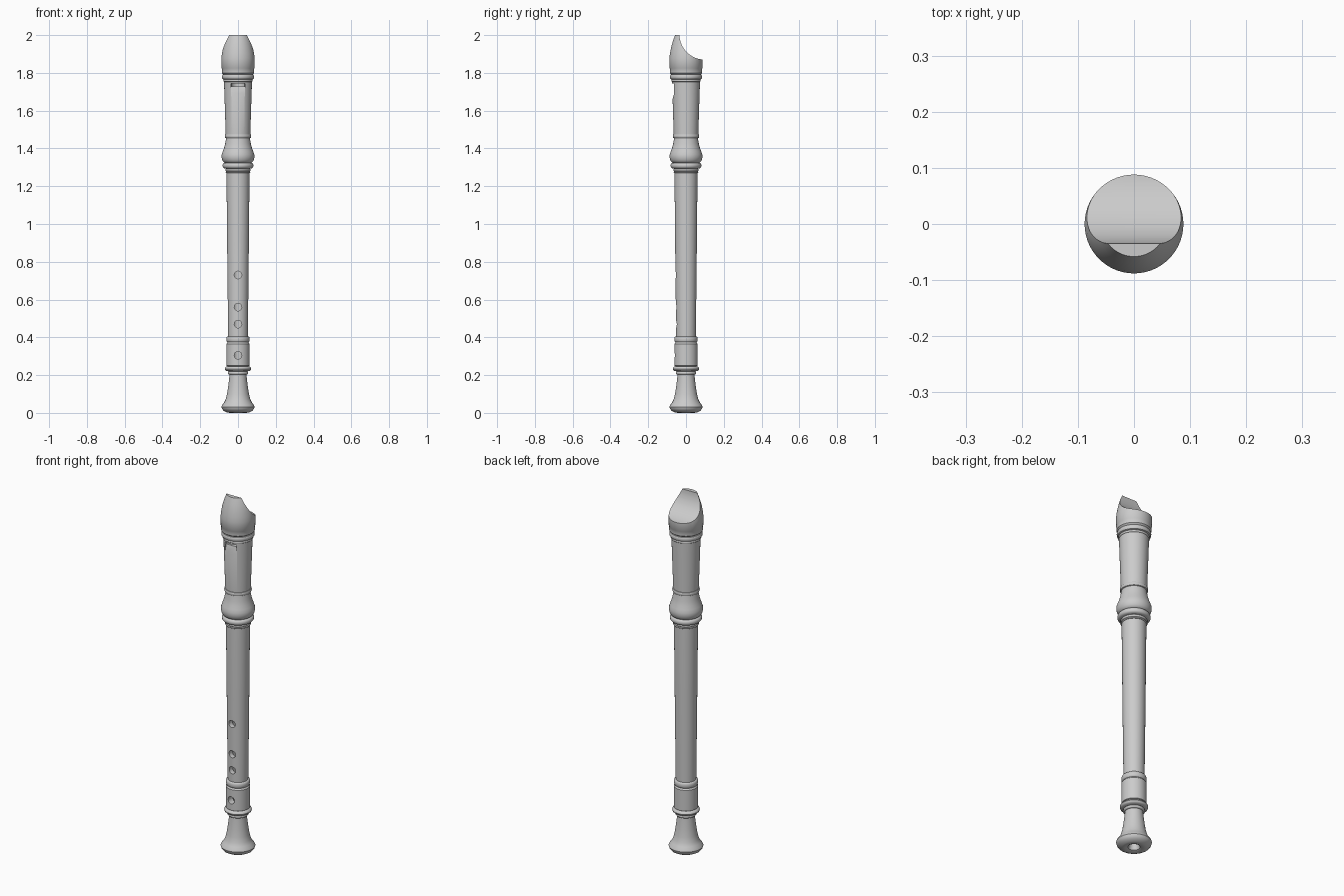
import bpy, bmesh, math
from mathutils import Matrix

if "Cube" in bpy.data.objects:
    bpy.data.objects.remove(bpy.data.objects["Cube"])

SEG = 72


def finish(name, bm):
    bmesh.ops.recalc_face_normals(bm, faces=bm.faces)
    me = bpy.data.meshes.new(name)
    bm.to_mesh(me)
    bm.free()
    ob = bpy.data.objects.new(name, me)
    bpy.context.collection.objects.link(ob)
    return ob


def lathe(name, profile):
    """Spin a closed (radius, z) loop; radius 0 points become poles."""
    bm = bmesh.new()
    rings = []
    for r, z in profile:
        if r == 0:
            rings.append([bm.verts.new((0, 0, z))] * SEG)
        else:
            rings.append([bm.verts.new((r * math.cos(2 * math.pi * i / SEG),
                                        r * math.sin(2 * math.pi * i / SEG), z)) for i in range(SEG)])
    closed = profile[0][0] > 0
    for k in range(len(rings) - (0 if closed else 1)):
        a, b = rings[k], rings[(k + 1) % len(rings)]
        for i in range(SEG):
            j = (i + 1) % SEG
            loop = list(dict.fromkeys((a[i], a[j], b[j], b[i])))
            if len(loop) > 2:
                bm.faces.new(loop)
    return finish(name, bm)


def bead(r, bulge, z0, z1, n=6):
    """Half-round turned ring between two heights."""
    return [(r + bulge * math.sin(math.pi * i / n),
             (z0 + z1) / 2 - (z1 - z0) / 2 * math.cos(math.pi * i / n)) for i in range(n + 1)]


def prism(name, yz, half):
    """Extrude a y-z outline along x."""
    bm = bmesh.new()
    sides = [[bm.verts.new((x, y, z)) for y, z in yz] for x in (-half, half)]
    bm.faces.new(sides[0])
    bm.faces.new(sides[1])
    for i in range(len(yz)):
        j = (i + 1) % len(yz)
        bm.faces.new((sides[0][i], sides[0][j], sides[1][j], sides[1][i]))
    return finish(name, bm)


def finger_hole(z):
    bm = bmesh.new()
    bmesh.ops.create_cone(bm, cap_ends=True, segments=32, radius1=0.02, radius2=0.02, depth=0.11,
                          matrix=Matrix.Translation((0, -0.065, z)) @ Matrix.Rotation(math.pi / 2, 4, 'X'))
    return finish("hole_cutter", bm)


def carve(ob, cutters):
    for c in cutters:
        c.hide_render = True
        m = ob.modifiers.new("cut", 'BOOLEAN')
        m.operation, m.solver, m.object = 'DIFFERENCE', 'EXACT', c
    dg = bpy.context.evaluated_depsgraph_get()
    me = bpy.data.meshes.new_from_object(ob.evaluated_get(dg))
    ob.modifiers.clear()
    ob.data = me
    for c in cutters:
        bpy.data.objects.remove(c)


# Foot joint: flared bell, beads and socket
foot = lathe("foot_joint", [
    (0.024, 0.02), (0.03, 0.006), (0.045, 0.0), (0.06, 0.003), (0.077, 0.012), (0.085, 0.022), (0.088, 0.032),
    (0.084, 0.042), (0.074, 0.054), (0.065, 0.072), (0.058, 0.1), (0.052, 0.14), (0.047, 0.18), (0.045, 0.203)]
    + bead(0.047, 0.007, 0.203, 0.219) + bead(0.055, 0.015, 0.221, 0.246)
    + [(0.062, 0.25), (0.062, 0.366), (0.058, 0.37)] + bead(0.056, 0.006, 0.374, 0.405)
    + [(0.026, 0.405)])

# Middle joint: long tapered tube
middle = lathe("middle_joint", [(0.026, 0.405), (0.052, 0.405), (0.056, 0.75), (0.061, 1.265),
                                (0.061, 1.27), (0.033, 1.27)])

# Head joint: socket bulb, body, rings and mouthpiece, with blind bore
head = lathe("head_joint",
    [(0, 1.747), (0.036, 1.747), (0.033, 1.27)]
    + bead(0.062, 0.004, 1.27, 1.278) + bead(0.062, 0.005, 1.279, 1.292)
    + bead(0.07, 0.012, 1.294, 1.324) + [(0.077, 1.328), (0.083, 1.338), (0.087, 1.353), (0.086, 1.368),
    (0.081, 1.384), (0.074, 1.402), (0.068, 1.425), (0.063, 1.454)]
    + bead(0.065, 0.005, 1.455, 1.475) + [(0.065, 1.478), (0.074, 1.752)]
    + bead(0.074, 0.004, 1.753, 1.765) + bead(0.078, 0.007, 1.766, 1.792)
    + [(0.081, 1.795), (0.086, 1.8), (0.086, 1.824), (0.088, 1.827), (0.088, 1.878), (0.085, 1.903),
       (0.079, 1.934), (0.07, 1.967), (0.058, 2.0), (0, 2.0)])

# Finger holes
carve(foot, [finger_hole(0.305)])
carve(middle, [finger_hole(z) for z in (0.47, 0.56, 0.73, 0.88, 1.01)])

# Curved beak scoop, airflow window and sloping lip
scoop = [(0.1 + 0.135 * math.cos(2 * math.pi * i / 96), 2.005 + 0.135 * math.sin(2 * math.pi * i / 96))
         for i in range(96)]
carve(head, [
    prism("beak_cutter", scoop, 0.2),
    prism("lip_cutter", [(-0.12, 1.745), (-0.052, 1.745), (-0.052, 1.73), (-0.073, 1.655), (-0.12, 1.487)], 0.036),
    prism("window_cutter", [(-0.12, 1.745), (-0.01, 1.745), (-0.01, 1.728), (-0.12, 1.728)], 0.036)])

for ob in (foot, middle, head):
    bpy.ops.object.select_all(action='DESELECT')
    ob.select_set(True)
    bpy.context.view_layer.objects.active = ob
    bpy.ops.object.shade_smooth_by_angle(angle=math.radians(35))
